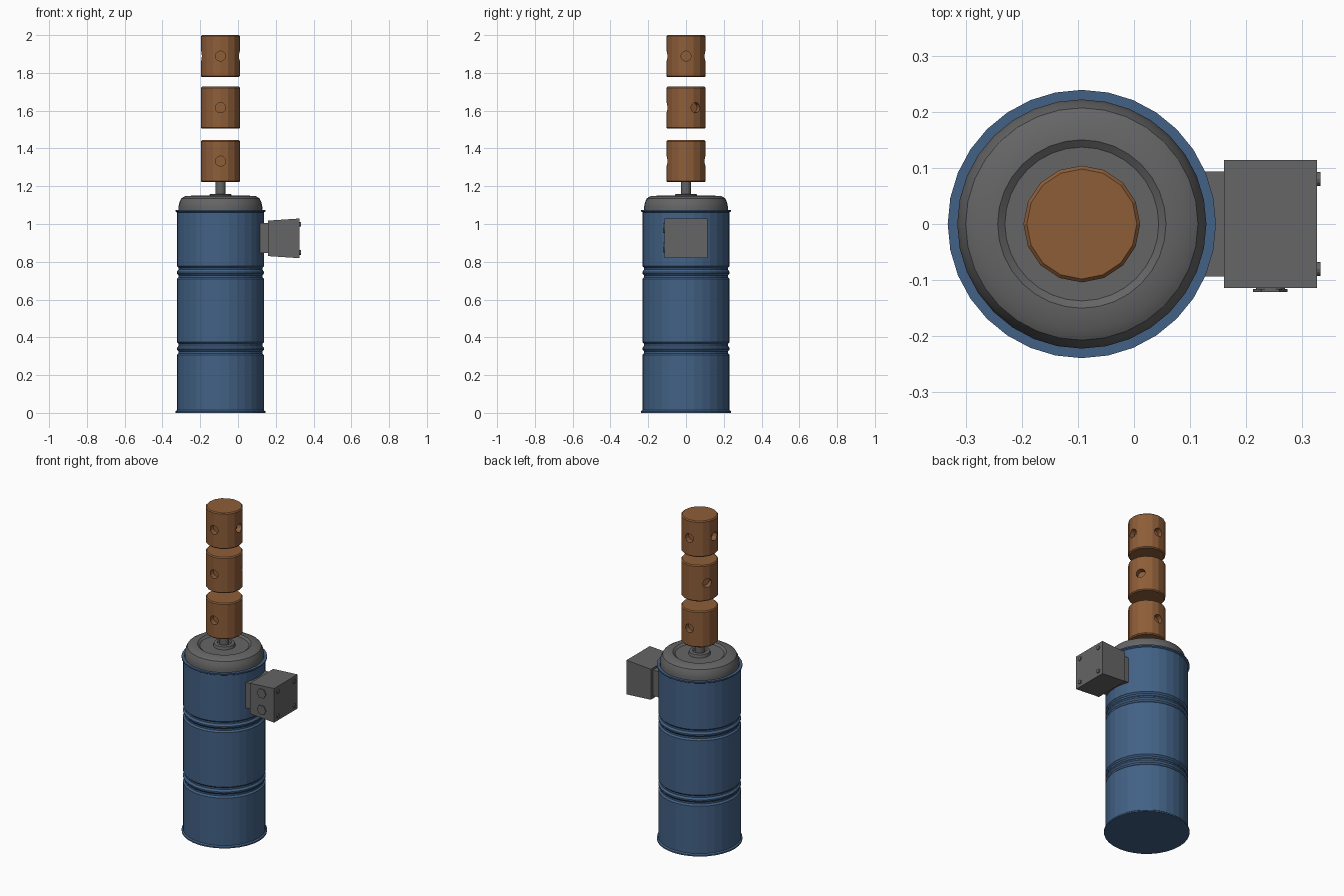
import bpy, bmesh
from math import sin, cos, pi, radians

if "Cube" in bpy.data.objects:
    bpy.data.objects.remove(bpy.data.objects["Cube"])

CX = -0.093  # axis of the drum


def material(name, color):
    m = bpy.data.materials.new(name)
    m.diffuse_color = color
    m.use_nodes = True
    m.node_tree.nodes["Principled BSDF"].inputs["Base Color"].default_value = m.diffuse_color
    return m


BLUE = material("blue_paint", (0.055, 0.12, 0.235, 1))
BROWN = material("brown_copper", (0.27, 0.11, 0.04, 1))
GREY = material("dark_grey", (0.13, 0.13, 0.13, 1))


def make(name, bm, mat):
    bmesh.ops.recalc_face_normals(bm, faces=bm.faces[:])
    me = bpy.data.meshes.new(name)
    bm.to_mesh(me)
    bm.free()
    me.materials.append(mat)
    ob = bpy.data.objects.new(name, me)
    bpy.context.collection.objects.link(ob)
    return ob


def lathe(name, profile, sides, mat, smooth=None):
    """Closed solid from (radius, z) points, capped at both ends."""
    bm = bmesh.new()
    rings = [[bm.verts.new((CX + r * sin(2 * pi * i / sides), r * cos(2 * pi * i / sides), z))
              for i in range(sides)] for r, z in profile]
    for a, b in zip(rings, rings[1:]):
        for i in range(sides):
            j = (i + 1) % sides
            bm.faces.new((a[i], a[j], b[j], b[i]))
    bm.faces.new(rings[0])
    bm.faces.new(rings[-1])
    ob = make(name, bm, mat)
    if smooth:
        bpy.context.view_layer.objects.active = ob
        ob.select_set(True)
        bpy.ops.object.shade_smooth_by_angle(angle=radians(smooth))
        ob.select_set(False)
    return ob


def prism(name, x0, x1, y, z, h0, h1, mat):
    """Box along x whose half height goes from h0 to h1."""
    bm = bmesh.new()
    bmesh.ops.create_cube(bm, size=2)
    for v in bm.verts:
        right = v.co.x > 0
        v.co = (x1 if right else x0, v.co.y * y, z + v.co.z * (h1 if right else h0))
    return make(name, bm, mat)


def cylinder(name, loc, r, depth, sides, axis_rot, mat):
    bpy.ops.mesh.primitive_cylinder_add(vertices=sides, radius=r, depth=depth,
                                        location=loc, rotation=axis_rot)
    ob = bpy.context.object
    ob.name = name
    ob.data.materials.append(mat)
    return ob


# Drum: rims at both ends and two double-notched ribs
drum = [(0.239, 0.0), (0.239, 0.008), (0.231, 0.014)]
for z in (0.34, 0.743):
    drum += [(0.231, z - 0.034), (0.222, z - 0.025), (0.222, z - 0.015), (0.231, z - 0.004),
             (0.231, z + 0.004), (0.222, z + 0.015), (0.222, z + 0.025), (0.231, z + 0.034)]
drum += [(0.231, 1.062), (0.239, 1.067), (0.239, 1.075), (0.222, 1.075), (0.222, 1.06)]
lathe("drum", drum, 32, BLUE)

# Rounded lid with a shallow recess and a shaft collar
lathe("lid", [(0.22, 1.05), (0.222, 1.09), (0.217, 1.115), (0.207, 1.136), (0.188, 1.147),
              (0.15, 1.15), (0.137, 1.14), (0.062, 1.14), (0.058, 1.157), (0.04, 1.16),
              (0.035, 1.152)], 32, GREY, 30)
lathe("shaft", [(0.027, 1.13), (0.027, 1.24)], 16, GREY)

# Floating drilled blocks: two, three and four blind holes
for k, (z0, count) in enumerate(((1.222, 2), (1.505, 3), (1.778, 4))):
    z1 = z0 + 0.222
    block = lathe("drilled_block_%d" % (k + 1),
                  [(0.098, z0), (0.104, z0 + 0.006), (0.104, z1 - 0.006), (0.098, z1)], 16, BROWN)
    for i in range(count):
        a = -pi / 2 + 2 * pi * i / count
        cut = cylinder("hole_cutter", (CX + 0.11 * cos(a), 0.11 * sin(a), (z0 + z1) / 2),
                       0.027, 0.08, 12, (0, pi / 2, a), BROWN)
        cut.hide_render = True
        cut.hide_set(True)
        mod = block.modifiers.new("hole", 'BOOLEAN')
        mod.operation = 'DIFFERENCE'
        mod.solver = 'EXACT'
        mod.object = cut

# Junction box, slightly flared, with its mounting neck
prism("box_neck", 0.10, 0.165, 0.094, 0.926, 0.079, 0.079, GREY)
prism("junction_box", 0.16, 0.326, 0.114, 0.924, 0.094, 0.105, GREY)
for sy in (-1, 1):
    for sz in (-1, 1):
        cylinder("box_screw", (0.326, sy * 0.08, 0.924 + sz * 0.075), 0.0125, 0.013, 12,
                 (0, pi / 2, 0), GREY)

# Hexagonal cable plugs on the front of the box
for z in (0.978, 0.876):
    cylinder("plug_neck", (0.243, -0.112, z), 0.026, 0.01, 16, (pi / 2, 0, 0), GREY)
    cylinder("hex_plug", (0.243, -0.1185, z), 0.031, 0.005, 6, (pi / 2, pi / 2, 0), GREY)
